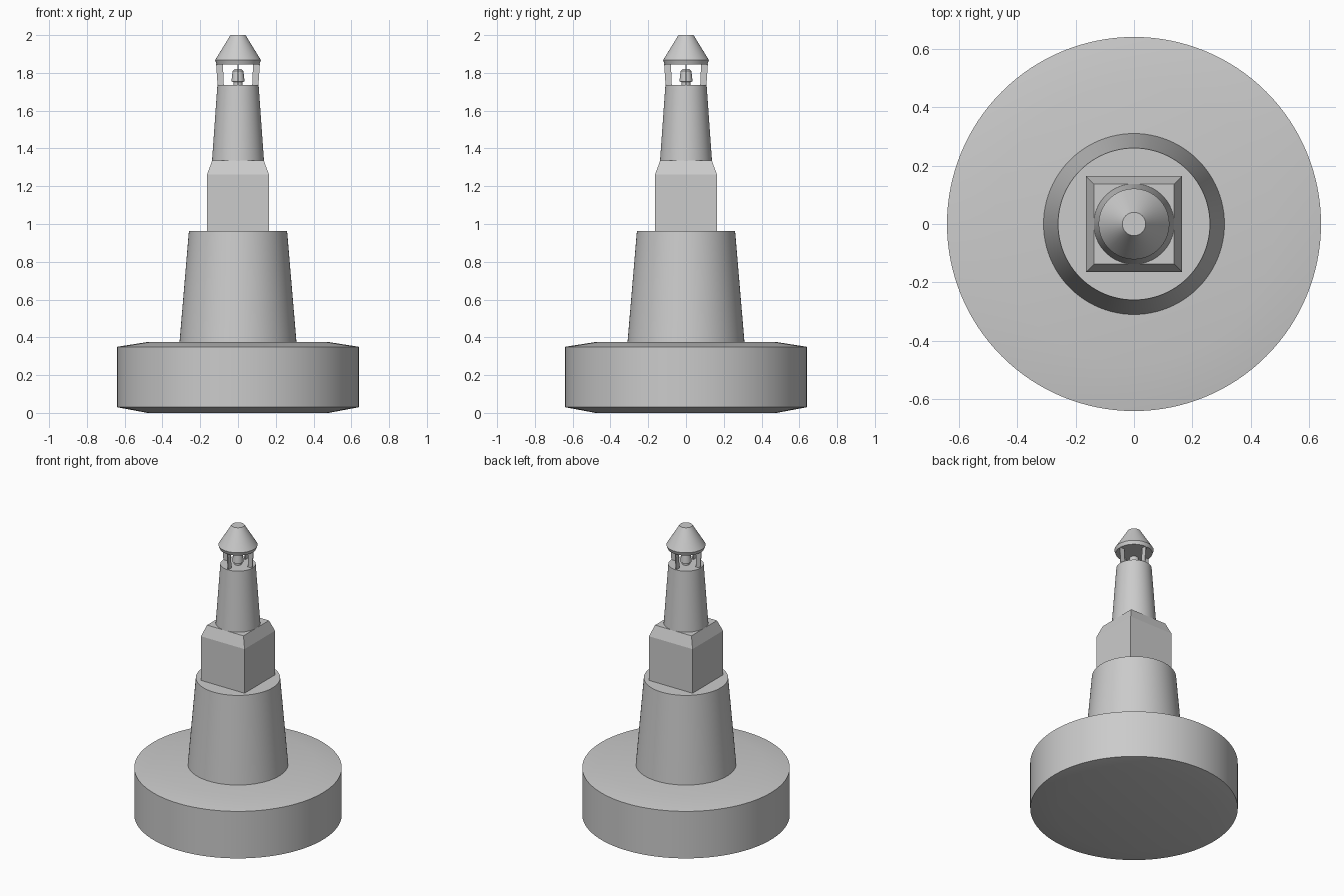
import bpy
import bmesh
import math

cube = bpy.data.objects.get("Cube")
if cube:
    bpy.data.objects.remove(cube, do_unlink=True)

GREY = (0.6, 0.6, 0.6, 1.0)
grey = bpy.data.materials.new("plain_grey")
grey.use_nodes = True
grey.diffuse_color = GREY
grey.node_tree.nodes["Principled BSDF"].inputs["Base Color"].default_value = GREY


def finish(name, bm, smooth=True):
    bmesh.ops.recalc_face_normals(bm, faces=bm.faces)
    mesh = bpy.data.meshes.new(name)
    bm.to_mesh(mesh)
    bm.free()
    mesh.materials.append(grey)
    obj = bpy.data.objects.new(name, mesh)
    bpy.context.collection.objects.link(obj)
    if smooth:
        bpy.ops.object.select_all(action='DESELECT')
        obj.select_set(True)
        bpy.context.view_layer.objects.active = obj
        bpy.ops.object.shade_smooth_by_angle(angle=math.radians(30))
    return obj


def stack(name, profile, sides=96, turn=0.0, smooth=True):
    """Closed solid of stacked rings from (radius, height) pairs."""
    bm = bmesh.new()
    rings = []
    for r, z in profile:
        rings.append([bm.verts.new((r * math.cos(turn + math.tau * i / sides),
                                    r * math.sin(turn + math.tau * i / sides), z))
                      for i in range(sides)])
    for a, b in zip(rings, rings[1:]):
        for i in range(sides):
            j = (i + 1) % sides
            bm.faces.new((a[i], a[j], b[j], b[i]))
    bm.faces.new(rings[0])
    bm.faces.new(rings[-1])
    return finish(name, bm, smooth)


# Round foundation with shallow sloped rims
stack("foundation", [(0.48, 0), (0.64, 0.03), (0.64, 0.35), (0.48, 0.375)], 128)

# Tapered lower tower
stack("lower_tower", [(0.31, 0.37), (0.26, 0.962)])

# Square block with a chamfered top
root2 = math.sqrt(2)
stack("square_block", [(0.164 * root2, 0.955), (0.164 * root2, 1.262),
                       (0.137 * root2, 1.335)], 4, math.pi / 4, False)

# Tapered upper tower
stack("upper_tower", [(0.14, 1.30), (0.109, 1.737)])

# Lamp with a narrow foot and domed top
stack("lamp", [(0.024, 1.73), (0.024, 1.752), (0.035, 1.754), (0.031, 1.79),
               (0.028, 1.81), (0.018, 1.82)], 32)

# Four thin radial fins carrying the roof
for k, side in enumerate(("left", "back", "right", "front")):
    bm = bmesh.new()
    c, s = math.cos(k * math.pi / 2), math.sin(k * math.pi / 2)
    outline = [(0.075, 1.732), (0.108, 1.732), (0.116, 1.85), (0.080, 1.85)]
    faces = []
    for t in (-0.003, 0.003):
        faces.append([bm.verts.new((r * c - t * s, r * s + t * c, z)) for r, z in outline])
    for f in faces:
        bm.faces.new(f)
    for i in range(4):
        j = (i + 1) % 4
        bm.faces.new((faces[0][i], faces[0][j], faces[1][j], faces[1][i]))
    finish("roof_fin_" + side, bm, False)

# Conical roof with a short flared rim and flat tip
stack("roof", [(0.113, 1.845), (0.121, 1.868), (0.04, 2.0)], 64)
